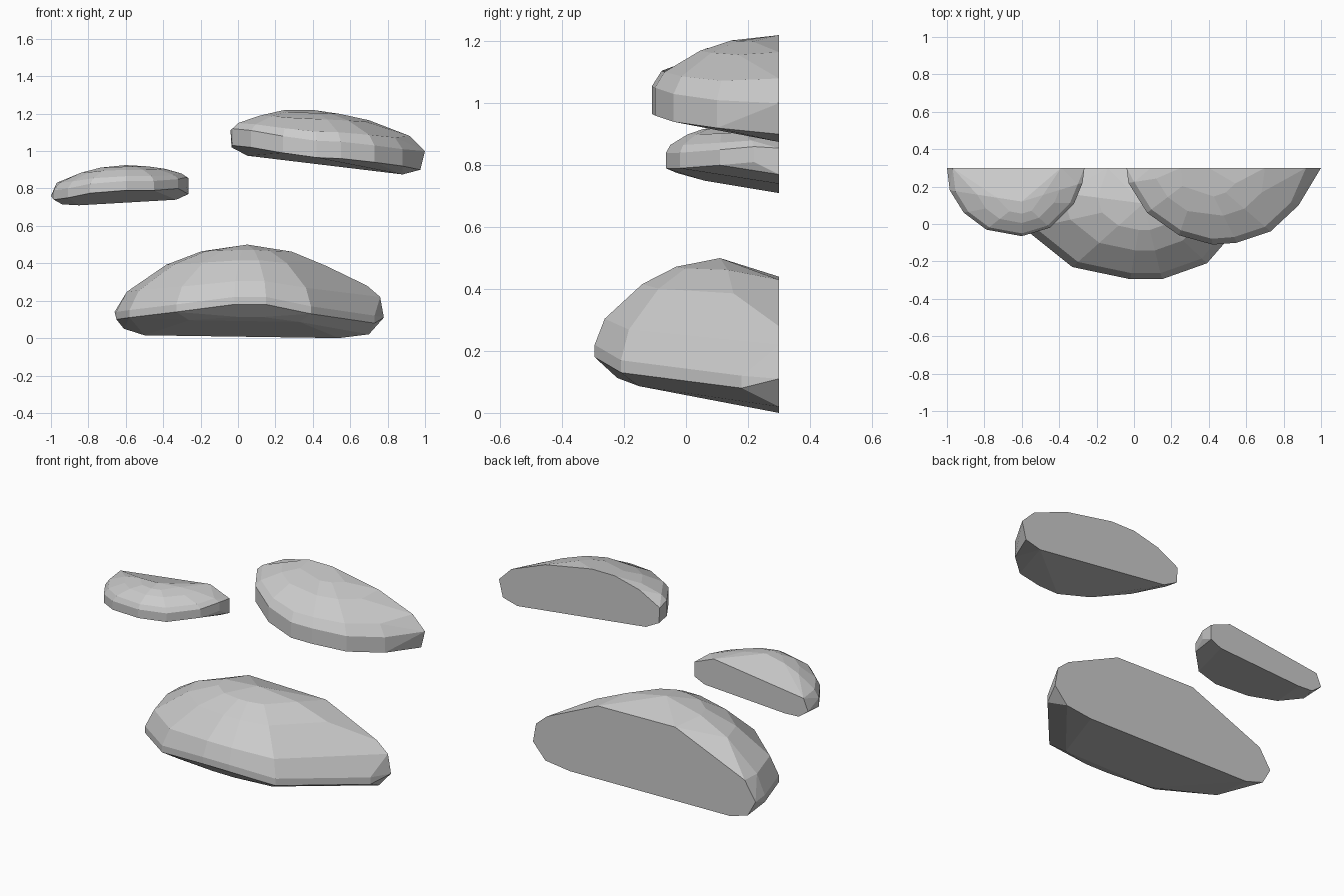
import bpy, bmesh, math
from mathutils import Vector

cube = bpy.data.objects.get("Cube")
if cube:
    bpy.data.objects.remove(cube, do_unlink=True)

BACK = 0.3  # plane where every stone is sliced flat

stone_grey = bpy.data.materials.new("stone_grey")
stone_grey.use_nodes = True
colour = (0.6, 0.6, 0.6, 1)
stone_grey.diffuse_color = colour
stone_grey.node_tree.nodes["Principled BSDF"].inputs["Base Color"].default_value = colour


def mix(a, b, t):
    return a + (b - a) * t


def build_stone(name, back_outline, rim, crown, floor_ends, rim_thickness):
    """Chiselled half stone: flat back, curved rim, domed top, sloping underside."""
    top = Vector(crown)
    (left_x, left_z), (right_x, right_z) = floor_ends
    points = [Vector((x, BACK, z)) for x, z in back_outline + floor_ends]
    for edge in map(Vector, rim):
        # rim band
        points += [edge, edge - Vector((0, 0, rim_thickness))]
        # dome rings stepping inward and upward
        for inward, upward in ((0.08, 0.3), (0.38, 0.7), (0.65, 0.9)):
            ring = edge.lerp(top, inward)
            ring.z = mix(edge.z, top.z, upward)
            points.append(ring)
        # bevel under the rim
        under = edge.lerp(top, 0.18)
        floor = mix(left_z, right_z, (under.x - left_x) / (right_x - left_x))
        under.z = mix(edge.z, floor, 0.5)
        points.append(under)
    points.append(top)

    bm = bmesh.new()
    for p in points:
        bm.verts.new((p.x, min(p.y, BACK), p.z))
    hull = bmesh.ops.convex_hull(bm, input=bm.verts[:])
    inside = {g for g in hull["geom_interior"] + hull["geom_unused"]
              if isinstance(g, bmesh.types.BMVert)}
    bmesh.ops.delete(bm, geom=list(inside), context="VERTS")
    # merge nearly coplanar triangles into broad facets
    bmesh.ops.dissolve_limit(bm, angle_limit=math.radians(7),
                             verts=bm.verts[:], edges=bm.edges[:])
    bmesh.ops.recalc_face_normals(bm, faces=bm.faces[:])
    mesh = bpy.data.meshes.new(name)
    bm.to_mesh(mesh)
    bm.free()
    mesh.materials.append(stone_grey)
    stone = bpy.data.objects.new(name, mesh)
    bpy.context.collection.objects.link(stone)
    return stone


# Large bottom stone
build_stone(
    "large_lower_stone",
    back_outline=[(-.61, .05), (-.66, .14), (-.59, .25), (-.14, .44), (.36, .43),
                  (.69, .28), (.76, .22), (.78, .11), (.70, .02)],
    rim=[(-.65, .2, .14), (-.58, -.03, .15), (-.33, -.23, .18), (-.02, -.295, .22),
         (.15, -.295, .22), (.39, -.21, .17), (.6, .02, .14), (.73, .18, .12)],
    crown=(.05, .11, .5),
    floor_ends=[(-.5, .015), (.54, 0)],
    rim_thickness=.04)

# Middle stone on the model's left
build_stone(
    "upper_left_stone",
    back_outline=[(-.04, 1.11), (.09, 1.18), (.25, 1.22), (.4, 1.22), (.7, 1.165),
                  (.92, 1.08), (1, 1), (.975, .9), (-.035, 1.02)],
    rim=[(-.03, .22, 1.12), (.07, .06, 1.11), (.24, -.06, 1.08), (.42, -.11, 1.055),
         (.55, -.1, 1.05), (.73, -.04, 1.03), (.88, .1, 1.01)],
    crown=(.36, .28, 1.22),
    floor_ends=[(.05, .975), (.88, .875)],
    rim_thickness=.09)

# Small stone on the model's right
build_stone(
    "small_right_stone",
    back_outline=[(-1, .76), (-.97, .83), (-.76, .865), (-.39, .905), (-.265, .855),
                  (-.265, .77), (-.94, .715)],
    rim=[(-.985, .18, .79), (-.91, .06, .8), (-.79, -.03, .825), (-.6, -.065, .84),
         (-.45, -.02, .84), (-.32, .11, .85), (-.275, .22, .86)],
    crown=(-.6, .12, .925),
    floor_ends=[(-.85, .71), (-.33, .74)],
    rim_thickness=.05)
